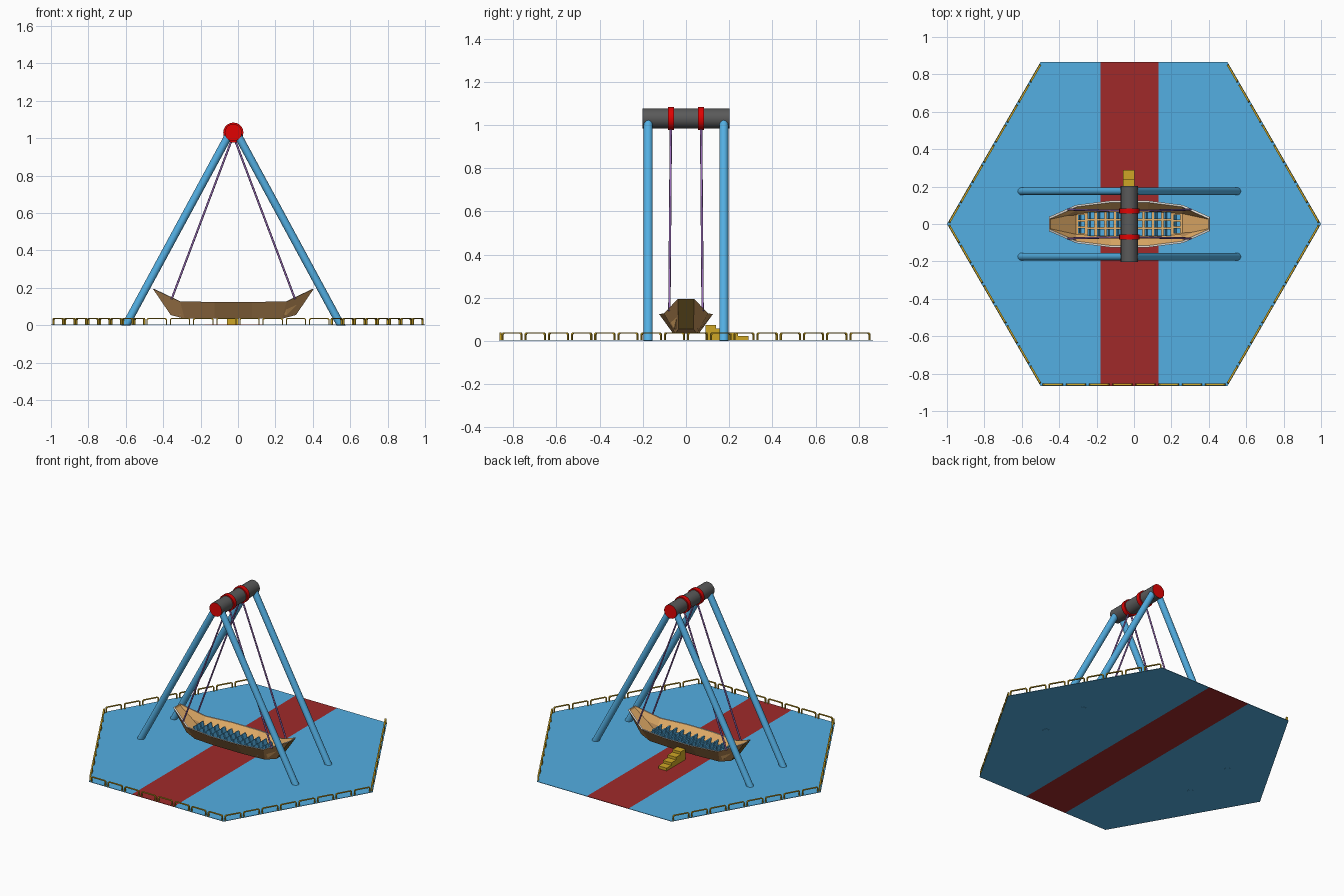
import bpy, bmesh, math
from mathutils import Vector, Matrix

if "Cube" in bpy.data.objects:
    bpy.data.objects.remove(bpy.data.objects["Cube"])


def material(name, r, g, b):
    col = [(c / 255) ** 2.2 for c in (r, g, b)] + [1]
    m = bpy.data.materials.new(name)
    m.use_nodes = True
    m.diffuse_color = col
    m.node_tree.nodes["Principled BSDF"].inputs["Base Color"].default_value = col
    return m


BLUE = material("sky blue", 84, 173, 225)
MAROON = material("maroon", 158, 46, 46)
RED = material("bright red", 224, 10, 10)
GREY = material("dark grey", 90, 90, 90)
BROWN = material("hull brown", 185, 139, 87)
OLIVE = material("dark olive", 112, 88, 42)
TAN = material("light wood", 230, 175, 106)
PALE = material("pale rim", 225, 220, 212)
PURPLE = material("purple rope", 150, 106, 180)
GOLD = material("gold", 205, 165, 42)

CX = -0.025      # middle of the ride
AXLE_Z = 1.03


def finish(name, bm, *mats, smooth=False):
    bmesh.ops.recalc_face_normals(bm, faces=bm.faces)
    me = bpy.data.meshes.new(name)
    bm.to_mesh(me)
    bm.free()
    ob = bpy.data.objects.new(name, me)
    bpy.context.collection.objects.link(ob)
    for m in mats:
        me.materials.append(m)
    if smooth:
        bpy.ops.object.select_all(action='DESELECT')
        ob.select_set(True)
        bpy.context.view_layer.objects.active = ob
        bpy.ops.object.shade_smooth_by_angle(angle=math.radians(50))


def rod(bm, a, b, radius, sides=16):
    a, b = Vector(a), Vector(b)
    turn = (b - a).to_track_quat('Z', 'Y').to_matrix().to_4x4()
    bmesh.ops.create_cone(bm, cap_ends=True, segments=sides, radius1=radius, radius2=radius,
                          depth=(b - a).length, matrix=Matrix.Translation((a + b) / 2) @ turn)


def box(bm, centre, size, tilt=0):
    bmesh.ops.create_cube(bm, size=1, matrix=Matrix.Translation(centre)
                          @ Matrix.Rotation(tilt, 4, 'Y') @ Matrix.Diagonal((*size, 1)))


def bisect(bm, co, no, clear=False):
    geom = bm.verts[:] + bm.edges[:] + bm.faces[:]
    bmesh.ops.bisect_plane(bm, geom=geom, plane_co=co, plane_no=no, clear_outer=clear)


# Hexagonal ground plate with a painted walkway
corners = [Vector((math.cos(math.radians(60 * i)), math.sin(math.radians(60 * i)), 0.001))
           for i in range(6)]
bm = bmesh.new()
base = bm.faces.new([bm.verts.new(c) for c in corners])
ext = bmesh.ops.extrude_face_region(bm, geom=[base])
bmesh.ops.translate(bm, vec=(0, 0, 0.003),
                    verts=[g for g in ext["geom"] if isinstance(g, bmesh.types.BMVert)])
for x in (-0.18, 0.13):
    bisect(bm, (x, 0, 0), (1, 0, 0))
for f in bm.faces:
    f.material_index = int(-0.18 < f.calc_center_median().x < 0.13)
finish("ground_plate", bm, BLUE, MAROON)

# Fence of flat hoops with clipped corners, open on the back side
OUTER = [(-0.054, 0.002), (-0.054, 0.032), (-0.048, 0.038),
         (0.048, 0.038), (0.054, 0.032), (0.054, 0.002)]
INNER = [(s * 0.9, z - 0.005 if z > 0.01 else z) for s, z in OUTER]
bm = bmesh.new()
for i in (0, 2, 3, 4, 5):
    a, b = corners[i] * 0.992, corners[(i + 1) % 6] * 0.992
    along = (b - a).normalized()
    across = along.cross(Vector((0, 0, 1))) * 0.005
    for k in range(8):
        mid = a.lerp(b, (k + 0.5) / 8)
        loops = [[bm.verts.new(mid + along * s + across * d + Vector((0, 0, z)))
                  for s, z in prof] for prof, d in
                 ((OUTER, -1), (OUTER, 1), (INNER, 1), (INNER, -1))]
        for p, q in zip(loops, loops[1:] + loops[:1]):
            for j in range(len(OUTER) - 1):
                bm.faces.new((p[j], p[j + 1], q[j + 1], q[j]))
        for end in (0, -1):
            bm.faces.new([p[end] for p in loops])
finish("fence", bm, GOLD)

# Slanted support legs, trimmed level with the ground
for side, sname in ((-1, "right"), (1, "left")):
    for y, yname in ((-0.175, "front"), (0.175, "back")):
        bm = bmesh.new()
        foot = Vector((CX + side * 0.575, y, 0))
        top = Vector((CX + side * 0.025, y, 1.015))
        rod(bm, foot + (foot - top) * 0.03, top, 0.021)
        bisect(bm, (0, 0, 0), (0, 0, -1), clear=True)
        bmesh.ops.holes_fill(bm, edges=[e for e in bm.edges if e.is_boundary])
        finish(f"{yname}_{sname}_leg", bm, BLUE, smooth=True)

# Axle with red end caps
bm = bmesh.new()
rod(bm, (CX, -0.202, AXLE_Z), (CX, 0.202, AXLE_Z), 0.046, 20)
for f in bm.faces:
    f.material_index = int(len(f.verts) > 4)
finish("axle", bm, GREY, RED, smooth=True)

# Axle rings and the ropes hanging from them
for y, yname in ((-0.07, "front"), (0.07, "back")):
    bm = bmesh.new()
    rod(bm, (CX, y - 0.014, AXLE_Z), (CX, y + 0.014, AXLE_Z), 0.054, 20)
    finish(f"{yname}_ring", bm, RED, smooth=True)
    bm = bmesh.new()
    for side in (-1, 1):
        rod(bm, (CX + side * 0.005, y, 1.0), (CX + side * 0.33, y * 1.1, 0.14), 0.0055, 8)
    finish(f"{yname}_ropes", bm, PURPLE, smooth=True)

# Boat hull: (rim x, rim half width, rim z, keel x, keel half width, keel z,
#             floor x, floor half width, floor z)
HALF = [(0.43, 0.038, 0.195, 0.335, 0.034, 0.055, 0.42, 0.026, 0.185),
        (0.285, 0.102, 0.127, 0.26, 0.05, 0.035, 0.285, 0.055, 0.055),
        (0.1, 0.125, 0.125, 0.1, 0.06, 0.035, 0.1, 0.066, 0.055)]
stations = HALF + [(-s[0], *s[1:3], -s[3], *s[4:6], -s[6], *s[7:]) for s in reversed(HALF)]
bm = bmesh.new()
rings = []
for rx, rw, rz, kx, kw, kz, fx, fw, fz in stations:
    half = [(rx, rw, rz), (kx, kw, kz)]
    inner = [(rx * 0.985, rw - 0.01, rz), (fx, fw, fz)]
    loop = ([(x, -w, z) for x, w, z in half] + [(x, w, z) for x, w, z in reversed(half)]
            + [(x, w, z) for x, w, z in inner] + [(x, -w, z) for x, w, z in reversed(inner)])
    rings.append([bm.verts.new((x + CX, y, z)) for x, y, z in loop])
SKIN = [0, 0, 0, 2, 1, 1, 1, 2]
for p, q in zip(rings, rings[1:]):
    for i in range(8):
        j = (i + 1) % 8
        bm.faces.new((p[i], p[j], q[j], q[i])).material_index = SKIN[i]
for r in (rings[0], rings[-1]):
    bm.faces.new(r[:4]).material_index = 3
    bm.faces.new((r[0], r[3], r[4], r[7])).material_index = 2
    bm.faces.new(r[4:]).material_index = 1
finish("boat_hull", bm, BROWN, TAN, PALE, OLIVE)

# Rows of passenger seats with leaning backs
bm = bmesh.new()
for col in range(11):
    x = CX + (col - 5) * 0.051
    gap = 0.036 if col in (0, 10) else 0.046
    for row in (-1, 0, 1):
        box(bm, (x, row * gap, 0.068), (0.038, gap - 0.009, 0.026))
        box(bm, (x - 0.01, row * gap, 0.09), (0.008, gap - 0.009, 0.05), -0.25)
finish("seats", bm, BLUE)

# Boarding steps at the back
bm = bmesh.new()
for i, h in enumerate((0.07, 0.053, 0.035, 0.018)):
    box(bm, (CX - 0.003, 0.115 + i * 0.05, h / 2 + 0.004), (0.062, 0.05, h))
finish("boarding_steps", bm, GOLD)
